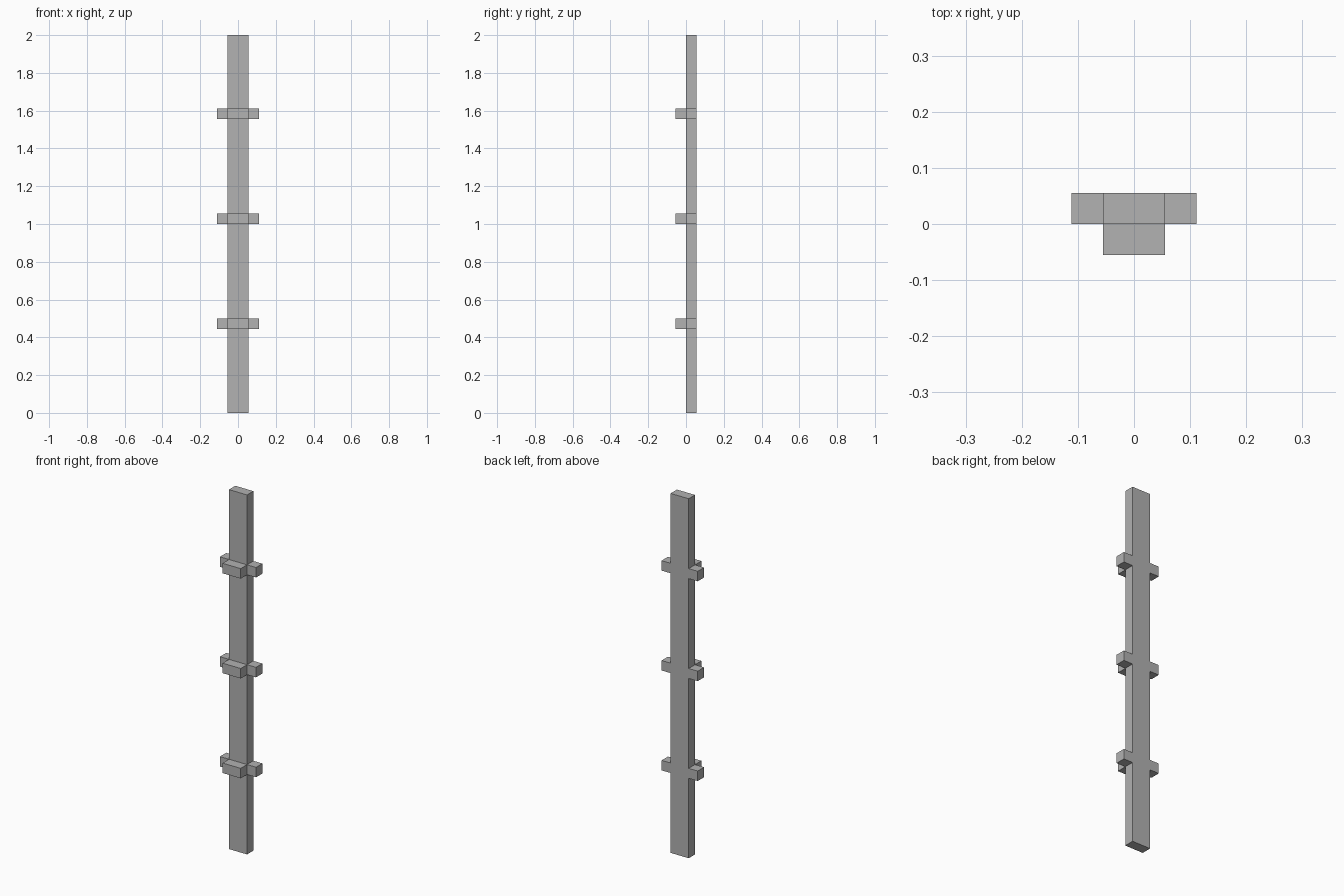
import bpy
import bmesh
from mathutils import Matrix, Vector

if "Cube" in bpy.data.objects:
    bpy.data.objects.remove(bpy.data.objects["Cube"], do_unlink=True)

U = 1 / 18  # peg size, the module of the whole post

grey = bpy.data.materials.new("plain grey")
grey.use_nodes = True
grey.diffuse_color = (0.445, 0.445, 0.445, 1)
grey.node_tree.nodes["Principled BSDF"].inputs["Base Color"].default_value = grey.diffuse_color


def box(name, low, high):
    """Box between two corners given in modules."""
    low, high = Vector(low) * U, Vector(high) * U
    bm = bmesh.new()
    bmesh.ops.create_cube(bm, size=1, matrix=Matrix.Diagonal((*(high - low), 1)))
    mesh = bpy.data.meshes.new(name)
    bm.to_mesh(mesh)
    bm.free()
    mesh.materials.append(grey)
    obj = bpy.data.objects.new(name, mesh)
    obj.location = (low + high) / 2
    bpy.context.collection.objects.link(obj)


# Upright post
box("post", (-1, 0, 0), (1, 1, 36))

# Three tiers of pegs: one on each side, and a wide one in front
for tier, z in (("lower", 8), ("middle", 18), ("upper", 28)):
    box(tier + "_left_peg", (1, 0, z), (2, 1, z + 1))
    box(tier + "_right_peg", (-2, 0, z), (-1, 1, z + 1))
    box(tier + "_front_peg", (-1, -1, z), (1, 0, z + 1))
